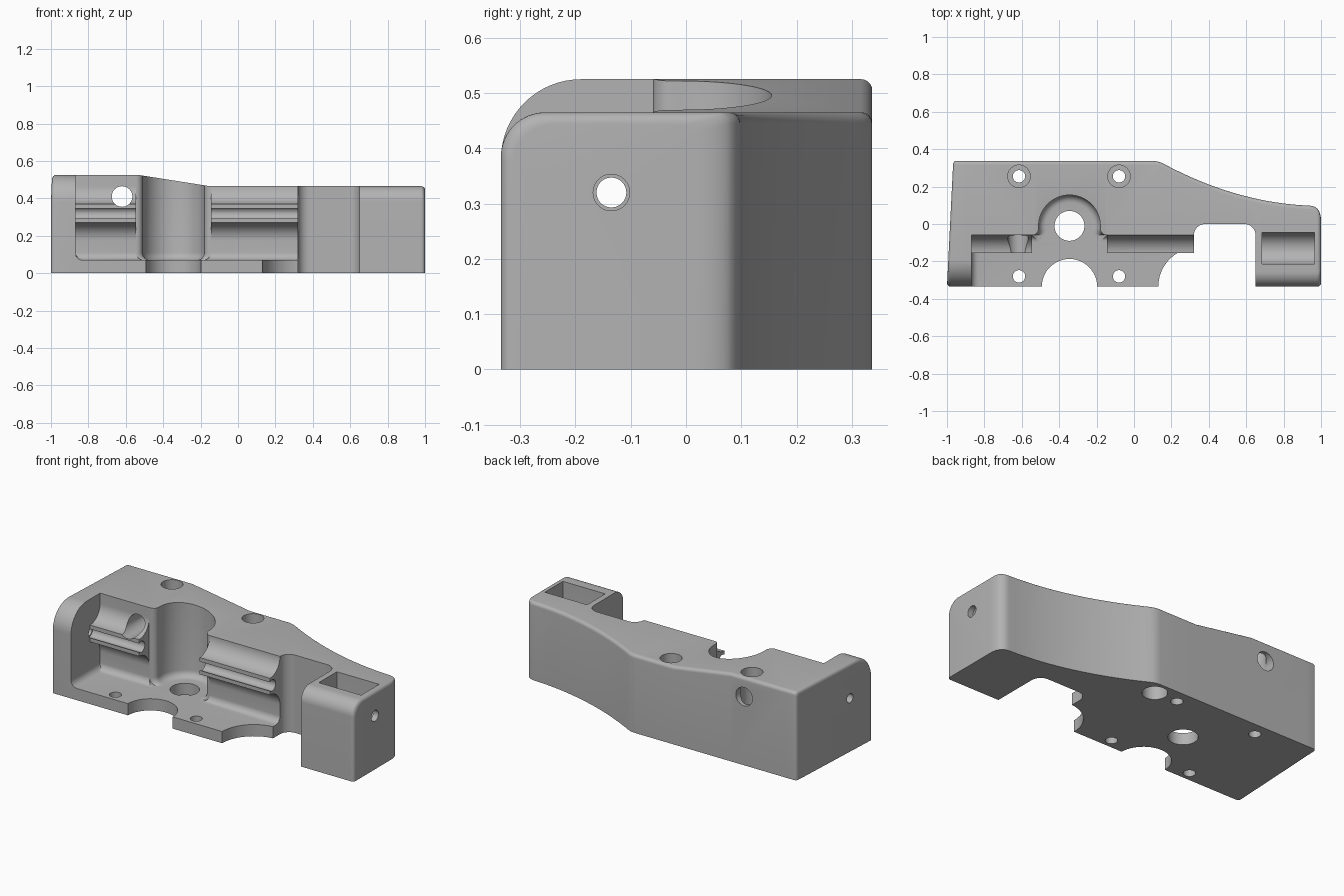
import bpy, bmesh
from math import sin, cos, pi, radians
from mathutils import Vector

if "Cube" in bpy.data.objects:
    bpy.data.objects.remove(bpy.data.objects["Cube"])

grey = bpy.data.materials.new("plain grey")
grey.use_nodes = True
grey.diffuse_color = (0.45, 0.45, 0.45, 1)
grey.node_tree.nodes["Principled BSDF"].inputs["Base Color"].default_value = grey.diffuse_color


def arc(cx, cy, r, start, end, n=12):
    """Points on an arc, angles in degrees."""
    angles = [radians(start + (end - start) * i / n) for i in range(n + 1)]
    return [(cx + r * cos(a), cy + r * sin(a)) for a in angles]


def loft(name, rings):
    """Closed solid through matching rings of 3D points."""
    bm = bmesh.new()
    loops = [[bm.verts.new(p) for p in ring] for ring in rings]
    n = len(loops[0])
    for a, b in zip(loops, loops[1:]):
        for i in range(n):
            j = (i + 1) % n
            bm.faces.new((a[i], a[j], b[j], b[i]))
    bm.faces.new(loops[0][::-1])
    bm.faces.new(loops[-1])
    bmesh.ops.recalc_face_normals(bm, faces=bm.faces)
    mesh = bpy.data.meshes.new(name)
    bm.to_mesh(mesh)
    bm.free()
    mesh.materials.append(grey)
    obj = bpy.data.objects.new(name, mesh)
    bpy.context.collection.objects.link(obj)
    return obj


def prism(name, points, axis, low, high):
    """Extrude a 2D outline along one axis."""
    place = {"x": lambda p, d: (d, p[0], p[1]),
             "y": lambda p, d: (p[0], d, p[1]),
             "z": lambda p, d: (p[0], p[1], d)}[axis]
    return loft(name, [[place(p, d) for p in points] for d in (low, high)])


def rod(name, a, b, r, axis, low, high):
    return prism(name, arc(a, b, r, 0, 352.5, 47), axis, low, high)


def blend(x, x0, x1, y0, y1):
    t = min(max((x - x0) / (x1 - x0), 0), 1)
    return y0 + (y1 - y0) * t


FRONT, BACK, EDGE = -0.335, 0.337, 0.02


def back_edge(x):
    """Straight back, then a concave sweep and a rounded right corner."""
    if x < 0.1:
        return BACK
    if x < 0.16:
        return BACK - 0.016 * ((x - 0.1) / 0.06) ** 2
    y = 0.097 + 0.224 * ((1 - x) / 0.84) ** 2
    if x > 0.94:
        y -= 0.06 * (1 - max(0, 1 - ((x - 0.94) / 0.06) ** 2) ** 0.5)
    return y


def section(x):
    """Side profile of the body at a station along its length."""
    d = 1 - abs(x)
    inset = EDGE - (max(0, EDGE ** 2 - (EDGE - d) ** 2)) ** 0.5 if d < EDGE else 0
    top = blend(x, -0.53, -0.15, 0.525, 0.465) - inset
    rf = blend(x, -0.5, 0.3, 0.145, 0.08)
    front, back = FRONT + inset, back_edge(x) - inset
    yz = [(back, 0), (back, top - EDGE)]
    yz += arc(back - EDGE, top - EDGE, EDGE, 0, 90, 6)[1:]
    yz += arc(front + rf, top - rf, rf, 90, 180, 16)
    yz.append((front, 0))
    skew = blend(x, -1, -0.9, 0.05, 0)
    return [(x + skew * (y - FRONT), y, z) for y, z in yz]


# Main body
ends = [EDGE * (1 - cos(pi / 2 * i / 6)) for i in range(7)]
stations = [-1 + e for e in ends] + [-0.9, -0.53, -0.15, 0.1]
stations += [0.1 + 0.015 * i for i in range(1, 5)]
stations += [0.16 + 0.78 * i / 26 for i in range(1, 27)]
stations += [0.95, 0.96, 0.97] + [1 - e for e in ends[::-1]]
body = loft("bracket_body", [section(x) for x in stations])

cutters = []


def cut(obj):
    obj.hide_render = True
    cutters.append(obj)


# Front pocket with a rail left standing on its rear wall
WALL, RAIL, FLOOR = -0.06, -0.155, 0.07
pocket = [(-0.5, FLOOR)] + arc(WALL - 0.04, FLOOR + 0.04, 0.04, -90, 0, 8)
pocket += arc(RAIL, 0.175, 0.095, 0, 90, 16)
pocket += arc(RAIL, 0.465, 0.095, -90, 0, 16) + [(WALL, 0.7), (-0.5, 0.7)]
left_wall = -0.87


def pocket_ring(x, inset):
    return [(x, y, max(z, FLOOR + inset)) for y, z in pocket]


fillet = [0.04 * (1 - cos(pi / 2 * i / 6)) for i in range(7)]
rings = [pocket_ring(left_wall + e, 0.04 * (1 - sin(pi / 2 * i / 6)))
         for i, e in enumerate(fillet)]
cut(loft("pocket_cutter", rings + [pocket_ring(0.4, 0)]))

# Notch between the body and the foot
notch = [(0.32, -0.5), (0.65, -0.5)] + arc(0.59, -0.06, 0.06, 0, 90) + arc(0.38, -0.06, 0.06, 90, 180)
cut(prism("notch_cutter", notch, "z", -0.1, 0.7))

# Round bay with flared mouth and filleted floor
BX, BY = -0.345, -0.01


def bay(d, z):
    r = 0.165 - d
    half = arc(r + 0.035, -0.025, 0.035, 270, 180, 8)
    right = [(r + 0.035, -0.5)] + half
    pts = right + arc(0, BY, r, 0, 180, 36) + [(-x, y) for x, y in right[::-1]]
    return [(BX + x, y, z) for x, y in pts]


cut(loft("bay_cutter", [bay(0.04 * (1 - sin(pi / 2 * i / 6)), FLOOR + e)
                        for i, e in enumerate(fillet)] + [bay(0, 0.7)]))
cut(rod("bay_hole_cutter", BX, BY, 0.08, "z", -0.1, 0.2))

# Scallops in the floor plate
cut(rod("front_scallop_cutter", BX, FRONT, 0.148, "z", -0.1, 0.2))
cut(rod("side_scallop_cutter", 0.34, FRONT, 0.21, "z", -0.1, 0.12))

# Rod channel through the end wall, the rail and the foot
RY, RZ = -0.135, 0.32
cut(rod("channel_cutter", RY, RZ, 0.033, "x", -0.89, 0.36))
cut(rod("end_hole_cutter", RY, RZ, 0.027, "x", -1.1, -0.85))
cut(rod("foot_hole_cutter", RY, RZ, 0.027, "x", 0.6, 0.9))
cut(rod("foot_outer_hole_cutter", RY, RZ, 0.033, "x", 0.85, 1.1))

# Round-bottomed slot in the foot
trough = arc(-0.13, RZ, 0.085, 180, 360, 24) + [(-0.045, 0.7), (-0.215, 0.7)]
cut(prism("foot_slot_cutter", trough, "x", 0.685, 0.965))

# Screw holes and counterbores
for i, x in enumerate((-0.615, -0.08)):
    cut(rod(f"front_screw_cutter_{i}", x, -0.28, 0.033, "z", -0.1, 0.2))
    cut(rod(f"rear_screw_cutter_{i}", x, 0.255, 0.033, "z", -0.1, 0.3))
    cut(rod(f"counterbore_cutter_{i}", x, 0.255, 0.06, "z", 0.1, 0.7))
cut(rod("back_hole_cutter", -0.62, 0.41, 0.055, "y", -0.25, 0.5))
cut(rod("underside_hole_cutter", 0.067, 0.25, 0.068, "z", -0.1, 0.2))

# Apply the cuts and tidy up
bpy.context.view_layer.objects.active = body
for cutter in cutters:
    mod = body.modifiers.new(cutter.name, "BOOLEAN")
    mod.operation = "DIFFERENCE"
    mod.solver = "EXACT"
    mod.object = cutter
    bpy.ops.object.modifier_apply(modifier=mod.name)
for cutter in cutters:
    bpy.data.objects.remove(cutter)

for obj in bpy.context.selected_objects:
    obj.select_set(False)
body.select_set(True)
bpy.ops.object.shade_smooth_by_angle(angle=radians(30))
